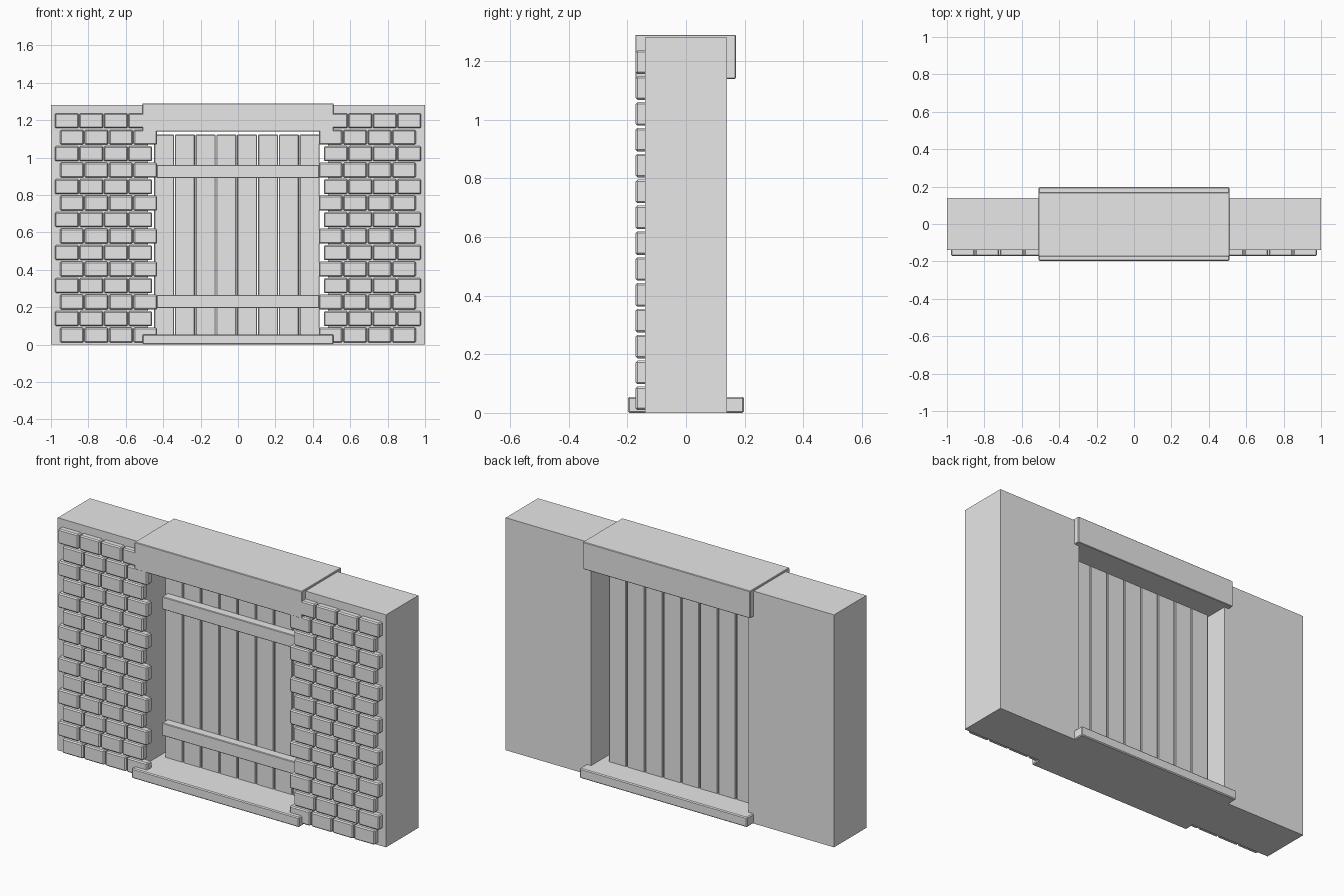
import bpy
import bmesh
from mathutils import Vector

cube = bpy.data.objects.get("Cube")
if cube:
    bpy.data.objects.remove(cube, do_unlink=True)

# One plain colour for the whole gateway
grey = bpy.data.materials.new("light_grey")
grey.use_nodes = True
colour = (0.8, 0.8, 0.8, 1)
grey.diffuse_color = colour
grey.node_tree.nodes["Principled BSDF"].inputs["Base Color"].default_value = colour


def add_box(bm, low, high):
    """Add an axis-aligned box between two corners."""
    low, high = Vector(low), Vector(high)
    verts = bmesh.ops.create_cube(bm, size=1)["verts"]
    bmesh.ops.scale(bm, vec=high - low, verts=verts)
    bmesh.ops.translate(bm, vec=(low + high) / 2, verts=verts)


def make_part(name, boxes, bevel=0.0):
    """Build one object from a list of boxes, with optional chamfered edges."""
    bm = bmesh.new()
    for low, high in boxes:
        add_box(bm, low, high)
    mesh = bpy.data.meshes.new(name)
    bm.to_mesh(mesh)
    bm.free()
    mesh.materials.append(grey)
    obj = bpy.data.objects.new(name, mesh)
    bpy.context.collection.objects.link(obj)
    if bevel:
        mod = obj.modifiers.new("Chamfer", "BEVEL")
        mod.width = bevel
        mod.segments = 1
    return obj


def mirrored(boxes):
    """Reflect boxes across x = 0."""
    return [((-h[0], l[1], l[2]), (-l[0], h[1], h[2])) for l, h in boxes]


# Wall piers
pier = [((0.48, -0.14, 0), (1, 0.14, 1.28))]
make_part("left_pier", pier)
make_part("right_pier", mirrored(pier))

# Brick facing: staggered courses on the front of each pier
ROWS, COLUMNS = 14, 4
PITCH_X, PITCH_Z = 0.131, 0.0882
bricks = []
for row in range(ROWS):
    start = 0.46 if row % 2 else 0.433
    z = 0.01 + row * PITCH_Z
    for column in range(COLUMNS):
        x = start + column * PITCH_X
        bricks.append(((x, -0.172, z), (x + 0.125, -0.13, z + 0.08)))
make_part("left_bricks", bricks, 0.006)
make_part("right_bricks", mirrored(bricks), 0.006)

# Lintel and sill
make_part("lintel", [((-0.51, -0.173, 1.14), (0.51, 0.17, 1.29))], 0.003)
make_part("sill", [((-0.51, -0.198, 0), (0.51, 0.198, 0.054))], 0.005)

# Gate planks
PLANKS, PLANK_PITCH = 8, 0.1112
planks = []
for i in range(PLANKS):
    x = -0.449 + i * PLANK_PITCH
    planks.append(((x, 0.005, 0.03), (x + 0.107, 0.05, 1.123)))
make_part("gate_planks", planks, 0.004)

# Cross bars on the front of the gate
for name, z in (("lower_bar", 0.195), ("upper_bar", 0.89)):
    make_part(name, [((-0.434, -0.042, z), (0.434, 0.008, z + 0.07))], 0.003)
